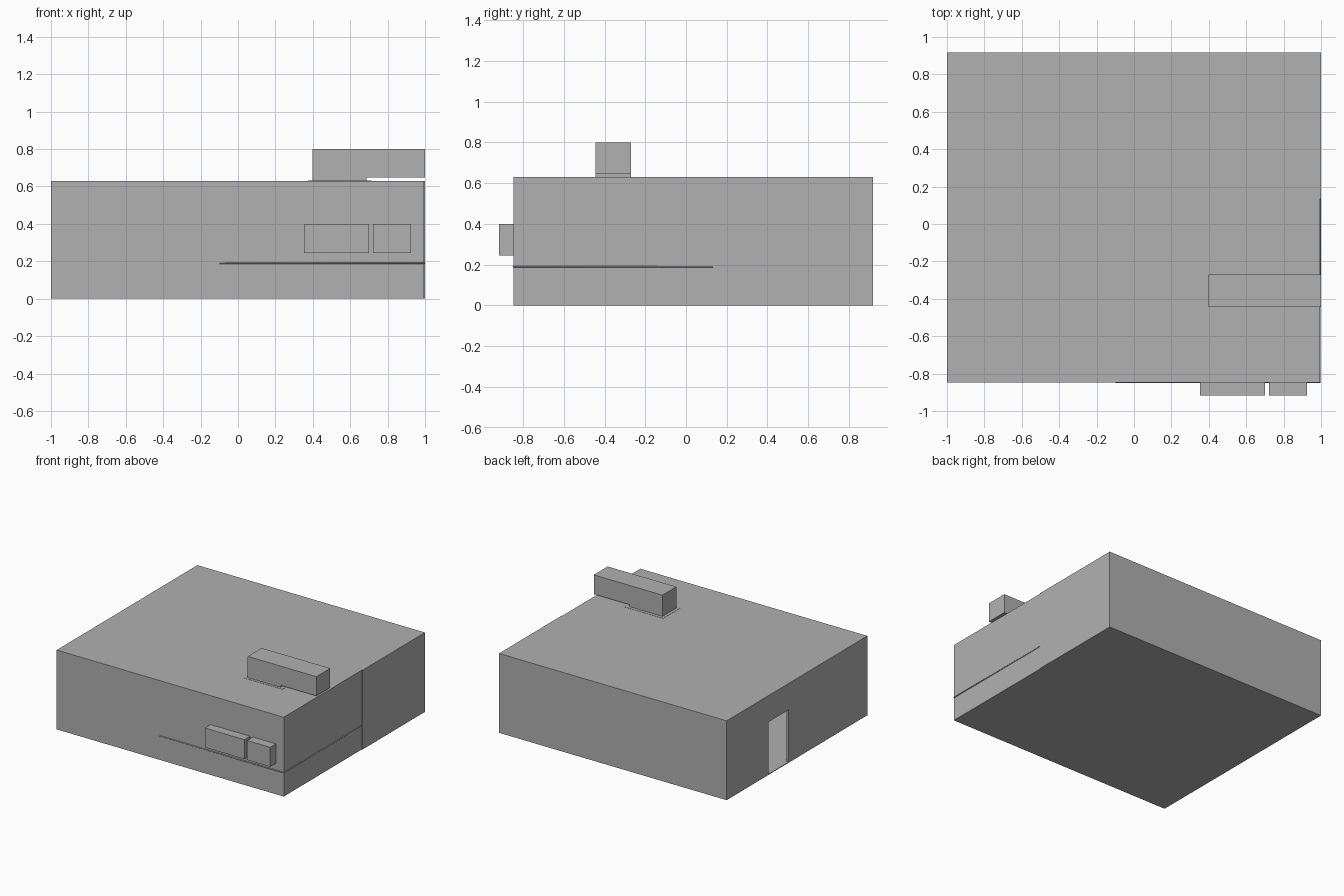
import bpy, bmesh

if "Cube" in bpy.data.objects:
    bpy.data.objects.remove(bpy.data.objects["Cube"])

# Mid grey paint shared by all parts
grey = bpy.data.materials.new("mid_grey")
grey.diffuse_color = (0.44, 0.44, 0.44, 1)
grey.use_nodes = True
grey.node_tree.nodes["Principled BSDF"].inputs["Base Color"].default_value = grey.diffuse_color


def prism(name, outline, axis, lo, hi):
    """Extrude a 2D outline along axis: 'z' uses (x, y), 'y' uses (x, z)."""
    bm = bmesh.new()
    place = (lambda a, b, c: (a, b, c)) if axis == 'z' else (lambda a, b, c: (a, c, b))
    face = bm.faces.new([bm.verts.new(place(a, b, lo)) for a, b in outline])
    ext = bmesh.ops.extrude_face_region(bm, geom=[face])
    verts = [v for v in ext['geom'] if isinstance(v, bmesh.types.BMVert)]
    bmesh.ops.translate(bm, verts=verts, vec=place(0, 0, hi - lo))
    bmesh.ops.recalc_face_normals(bm, faces=bm.faces[:])
    mesh = bpy.data.meshes.new(name)
    bm.to_mesh(mesh)
    bm.free()
    mesh.materials.append(grey)
    obj = bpy.data.objects.new(name, mesh)
    bpy.context.collection.objects.link(obj)
    return obj


def box(name, x, y, z):
    return prism(name, [(x[0], y[0]), (x[1], y[0]), (x[1], y[1]), (x[0], y[1])], 'z', *z)


def cut(target, cutter):
    mod = target.modifiers.new(cutter.name, 'BOOLEAN')
    mod.operation = 'DIFFERENCE'
    mod.solver = 'EXACT'
    mod.object = cutter
    cutter.hide_render = True
    cutter.hide_set(True)


# Hollow building; the right wall steps out slightly toward the back
T = 0.02
FRONT, SIDE, STEP = -0.847, 0.995, 0.133
footprint = [(-1, FRONT), (SIDE, FRONT), (SIDE, STEP), (1, STEP), (1, 0.918), (-1, 0.918)]
building = prism("building_shell", footprint, 'z', 0, 0.63)
cut(building, box("room_cutter", (-1 + T, SIDE - T), (FRONT + T, 0.918 - T), (0.006, 0.63 - T)))

# Doorway in the left wall
cut(building, box("door_cutter", (-1.1, -0.97), (0.14, 0.39), (0.006, 0.42)))

# Roof duct with a drop into the roof and a thin flange
duct = [(0.397, 0.62), (0.687, 0.62), (0.687, 0.647), (1, 0.647), (1, 0.80), (0.397, 0.80)]
prism("roof_duct", duct, 'y', -0.445, -0.271)
box("duct_flange", (0.375, 0.715), (-0.465, -0.247), (0.625, 0.6315))

# Wall mounted units on the front
for name, x in (("large_wall_unit", (0.353, 0.70)), ("small_wall_unit", (0.723, 0.926))):
    box(name, x, (-0.918, -0.84), (0.245, 0.40))

# Thin pipe wrapping the front right corner, half sunk in the wall
curve = bpy.data.curves.new("wall_pipe", 'CURVE')
curve.dimensions = '3D'
curve.bevel_depth = 0.004
curve.bevel_resolution = 2
curve.use_fill_caps = True
curve.materials.append(grey)
path = [(-0.1, FRONT), (SIDE, FRONT), (SIDE, STEP)]
spline = curve.splines.new('POLY')
spline.points.add(len(path) - 1)
for p, (x, y) in zip(spline.points, path):
    p.co = (x, y, 0.19, 1)
bpy.context.collection.objects.link(bpy.data.objects.new("wall_pipe", curve))
